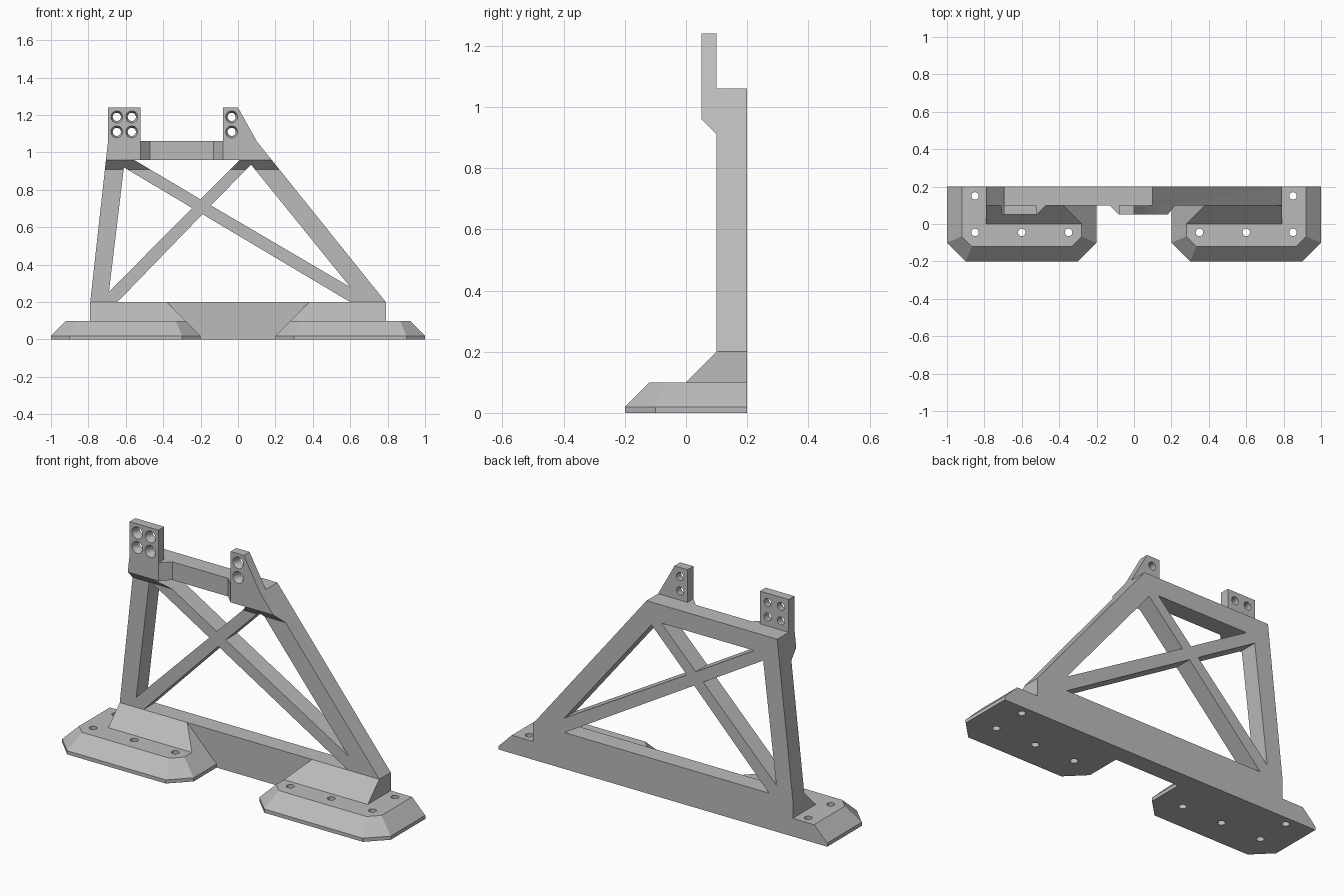
import bpy
import bmesh
import math

if "Cube" in bpy.data.objects:
    bpy.data.objects.remove(bpy.data.objects["Cube"])

grey = bpy.data.materials.new("plain_grey")
grey.use_nodes = True
COLOUR = (0.5, 0.5, 0.5, 1)
grey.diffuse_color = COLOUR
grey.node_tree.nodes["Principled BSDF"].inputs["Base Color"].default_value = COLOUR


def loft(bm, rings):
    """Closed solid through rings of matching 3D points."""
    rows = [[bm.verts.new(p) for p in ring] for ring in rings]
    n = len(rows[0])
    bm.faces.new(rows[0])
    bm.faces.new(rows[-1])
    for a, b in zip(rows, rows[1:]):
        for i in range(n):
            j = (i + 1) % n
            bm.faces.new((a[i], a[j], b[j], b[i]))


def at_y(outline, y):
    return [(x, y, z) for x, z in outline]


def at_z(outline, z):
    return [(x, y, z) for x, y in outline]


def circle(cx, cy, r, n=24):
    return [(cx + r * math.cos(math.tau * i / n), cy + r * math.sin(math.tau * i / n))
            for i in range(n)]


def make(name, *solids):
    bm = bmesh.new()
    for rings in solids:
        loft(bm, rings)
    bmesh.ops.recalc_face_normals(bm, faces=bm.faces)
    mesh = bpy.data.meshes.new(name)
    bm.to_mesh(mesh)
    bm.free()
    mesh.materials.append(grey)
    obj = bpy.data.objects.new(name, mesh)
    bpy.context.collection.objects.link(obj)
    return obj


def boolean(target, tool, operation):
    mod = target.modifiers.new(operation, 'BOOLEAN')
    mod.operation = operation
    mod.solver = 'EXACT'
    mod.object = tool
    graph = bpy.context.evaluated_depsgraph_get()
    mesh = bpy.data.meshes.new_from_object(target.evaluated_get(graph))
    target.modifiers.clear()
    target.data = mesh
    bpy.data.objects.remove(tool)


# Upright trapezoid plate, including the base beam
FRONT, PLATE, BACK = 0.05, 0.1, 0.2
plate = [(-.79, 0), (.79, 0), (.79, .2), (.1, 1.06), (-.695, 1.06), (-.79, .2)]
bracket = make("support_bracket", [at_y(plate, PLATE), at_y(plate, BACK)])


def left_edge(z):
    return -.79 + (z - .2) * .095 / .86


def right_edge(z):
    return .79 - (z - .2) * .69 / .86


# Thick mounting heads with chamfered undersides, and the tabs above them
def head(name, outer_front, outer_back, outer_top, inner, sign, tab):
    front = [(outer_front, .96), (inner, .96), (inner, 1.06), (outer_top, 1.06)]
    flare = inner + sign * .05
    back = [(outer_back, .91), (flare, .91), (flare, 1.06), (outer_top, 1.06)]
    lower = make(name, [at_y(front, FRONT), at_y(back, PLATE)])
    upper = make(name + "_tab", [at_y(tab, FRONT), at_y(tab, PLATE)])
    boolean(lower, upper, 'UNION')
    return lower


heads = [
    head("right_head", left_edge(.96), left_edge(.91), -.695, -.52, 1,
         [(-.695, 1.06), (-.52, 1.06), (-.52, 1.24), (-.695, 1.24)]),
    head("left_head", right_edge(.96), right_edge(.91), .1, -.08, -1,
         [(-.08, 1.06), (.1, 1.06), (0, 1.24), (-.08, 1.24)]),
]

# Bevelled feet with sloping gussets, mirrored left and right
k = .08 * math.tan(math.pi / 8)
foot_base = [(1, -.1), (.9, -.2), (.3, -.2), (.2, -.1), (.2, .2), (1, .2)]
foot_top = [(.92, -.1 + k), (.9 - k, -.12), (.3 + k, -.12), (.28, -.1 + k),
            (.28, .2), (.92, .2)]
gusset = [[(.79, 0, .1), (.79, PLATE, .1), (.79, PLATE, .2)],
          [(.28, 0, .1), (.28, PLATE, .1), (.38, PLATE, .2)]]


def mirrored(rings, s):
    return [[(s * x, y, z) for x, y, z in ring] for ring in rings]


feet, cuts = [], []
for s, side in ((1, "left"), (-1, "right")):
    foot = make(side + "_foot", mirrored(
        [at_z(foot_base, 0), at_z(foot_base, .02), at_z(foot_top, .1)], s))
    boolean(foot, make(side + "_gusset", mirrored(gusset, s)), 'UNION')
    feet.append(foot)
    for x, y in ((.85, .15), (.85, -.045), (.6, -.045), (.35, -.045)):
        hole = circle(s * x, y, .02)
        cuts.append([at_z(hole, -.05), at_z(hole, .15)])

for part in feet + heads:
    boolean(bracket, part, 'UNION')

# Four openings that leave crossed diagonal braces
openings = [
    [(-.555, .96), (.01, .96), (-.2, .749)],
    [(-.61, .92), (-.69, .255), (-.245, .703)],
    [(-.645, .2), (.6, .2), (-.19, .67)],
    [(.07, .935), (.6, .28), (-.145, .717)],
]
cuts += [[at_y(tri, .02), at_y(tri, .25)] for tri in openings]

# Countersunk screw holes through the tabs
for x in (-.648, -.568, -.034):
    for z in (1.11, 1.19):
        cuts.append([at_y(circle(x, z, r), y) for y, r in
                     ((.03, .032), (FRONT, .032), (.07, .022), (.13, .022))])

boolean(bracket, make("cutters", *cuts), 'DIFFERENCE')

# Merge coplanar faces left over from joining
bm = bmesh.new()
bm.from_mesh(bracket.data)
bmesh.ops.remove_doubles(bm, verts=bm.verts, dist=1e-5)
bmesh.ops.dissolve_limit(bm, angle_limit=math.radians(.5), verts=bm.verts, edges=bm.edges)
bm.to_mesh(bracket.data)
bm.free()

bpy.context.view_layer.objects.active = bracket
bracket.select_set(True)
bpy.ops.object.shade_smooth_by_angle(angle=math.radians(30))
